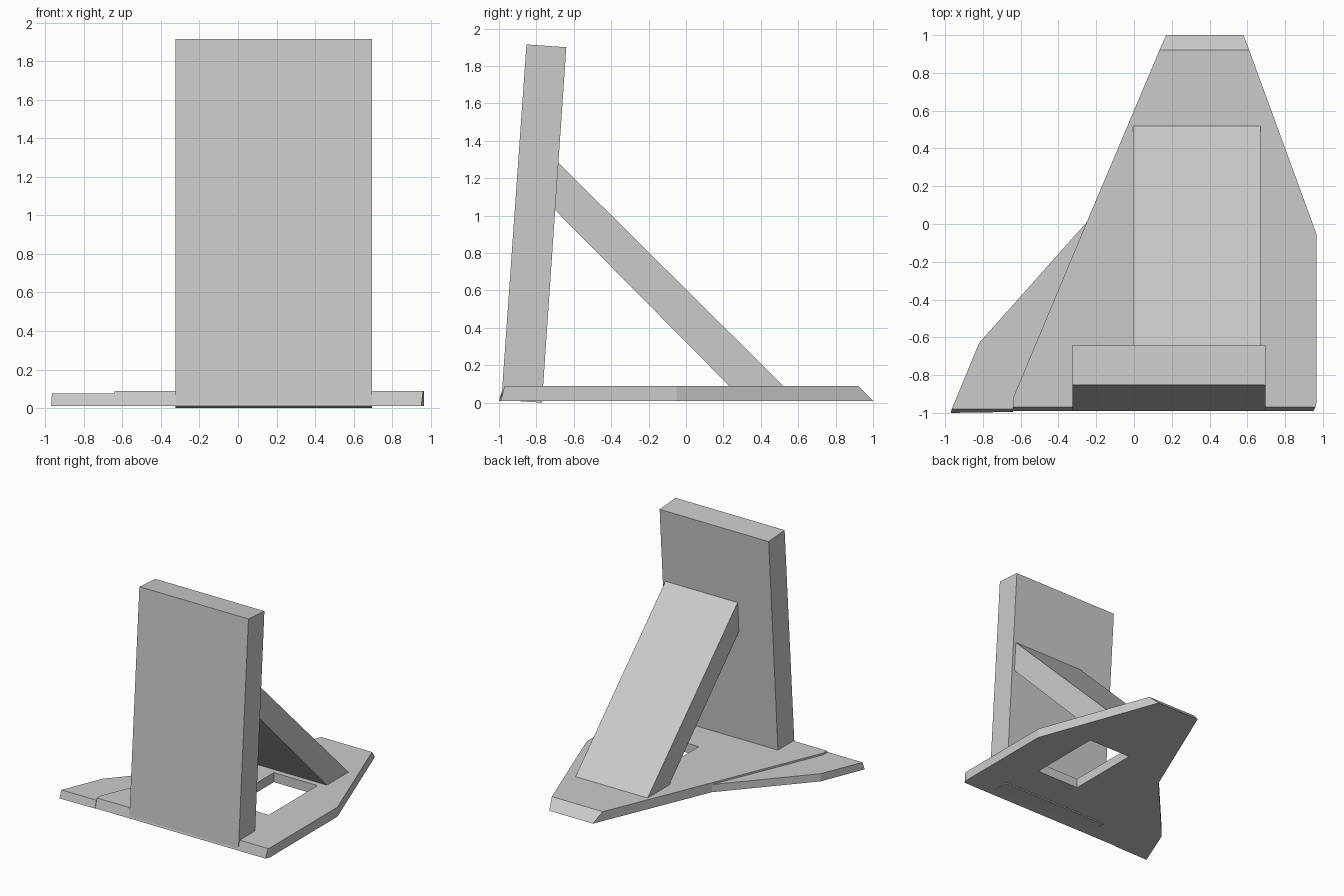
import bpy
import bmesh

cube = bpy.data.objects.get("Cube")
if cube:
    bpy.data.objects.remove(cube, do_unlink=True)

# Single plain grey material
grey = bpy.data.materials.new("plain grey")
grey.use_nodes = True
colour = (0.6, 0.6, 0.6, 1.0)
grey.diffuse_color = colour
grey.node_tree.nodes["Principled BSDF"].inputs["Base Color"].default_value = colour


def loft(name, ring_a, ring_b):
    """Closed solid between two matching rings of points."""
    bm = bmesh.new()
    a = [bm.verts.new(p) for p in ring_a]
    b = [bm.verts.new(p) for p in ring_b]
    bm.faces.new(a)
    bm.faces.new(b)
    for i in range(len(a)):
        j = (i + 1) % len(a)
        bm.faces.new((a[i], a[j], b[j], b[i]))
    bmesh.ops.recalc_face_normals(bm, faces=bm.faces[:])
    mesh = bpy.data.meshes.new(name)
    bm.to_mesh(mesh)
    bm.free()
    mesh.materials.append(grey)
    obj = bpy.data.objects.new(name, mesh)
    bpy.context.collection.objects.link(obj)
    return obj


def plate(name, bottom, top, z0, z1):
    """Flat plate whose lower and upper outlines may differ."""
    return loft(name, [(x, y, z0) for x, y in bottom], [(x, y, z1) for x, y in top])


def beam(name, profile, x0, x1):
    """Side profile in y and z, stretched across x."""
    return loft(name, [(x0, y, z) for y, z in profile], [(x1, y, z) for y, z in profile])


# Tapered base with sloped front and back edges
base = plate("base_plate",
             [(-0.64, -0.99), (0.95, -0.99), (0.965, -0.95), (0.965, -0.05),
              (0.58, 1.0), (0.17, 1.0), (-0.25, 0.01), (-0.64, -0.92)],
             [(-0.64, -0.97), (0.96, -0.97), (0.965, -0.95), (0.965, -0.05),
              (0.61, 0.92), (0.135, 0.92), (-0.25, 0.01), (-0.64, -0.92)],
             0.01, 0.09)

# Rectangular opening through the base
opening = [(0.207, -0.467), (0.615, -0.467), (0.615, 0.183), (0.207, 0.183)]
cutter = plate("opening_cutter", opening, opening, -0.1, 0.2)
cut = base.modifiers.new("opening", "BOOLEAN")
cut.operation = "DIFFERENCE"
cut.solver = "EXACT"
cut.object = cutter
bpy.context.view_layer.objects.active = base
base.select_set(True)
bpy.ops.object.modifier_apply(modifier=cut.name)
bpy.data.objects.remove(cutter, do_unlink=True)

# Slightly thinner wing beside the base
plate("side_wing",
      [(-0.97, -1.0), (-0.64, -0.995), (-0.64, -0.92), (-0.25, 0.01), (-0.82, -0.63)],
      [(-0.965, -0.98), (-0.64, -0.98), (-0.64, -0.92), (-0.25, 0.01), (-0.82, -0.63)],
      0.01, 0.075)

# Leaning upright panel, passing through the base
beam("upright_panel",
     [(-0.987, 0.014), (-0.77, 0.0), (-0.64, 1.90), (-0.853, 1.915)], -0.325, 0.695)

# Diagonal brace from the base to the back of the panel
beam("diagonal_brace",
     [(0.27, 0.05), (0.56, 0.05), (-0.72, 1.32), (-0.72, 1.05)], -0.005, 0.67)
